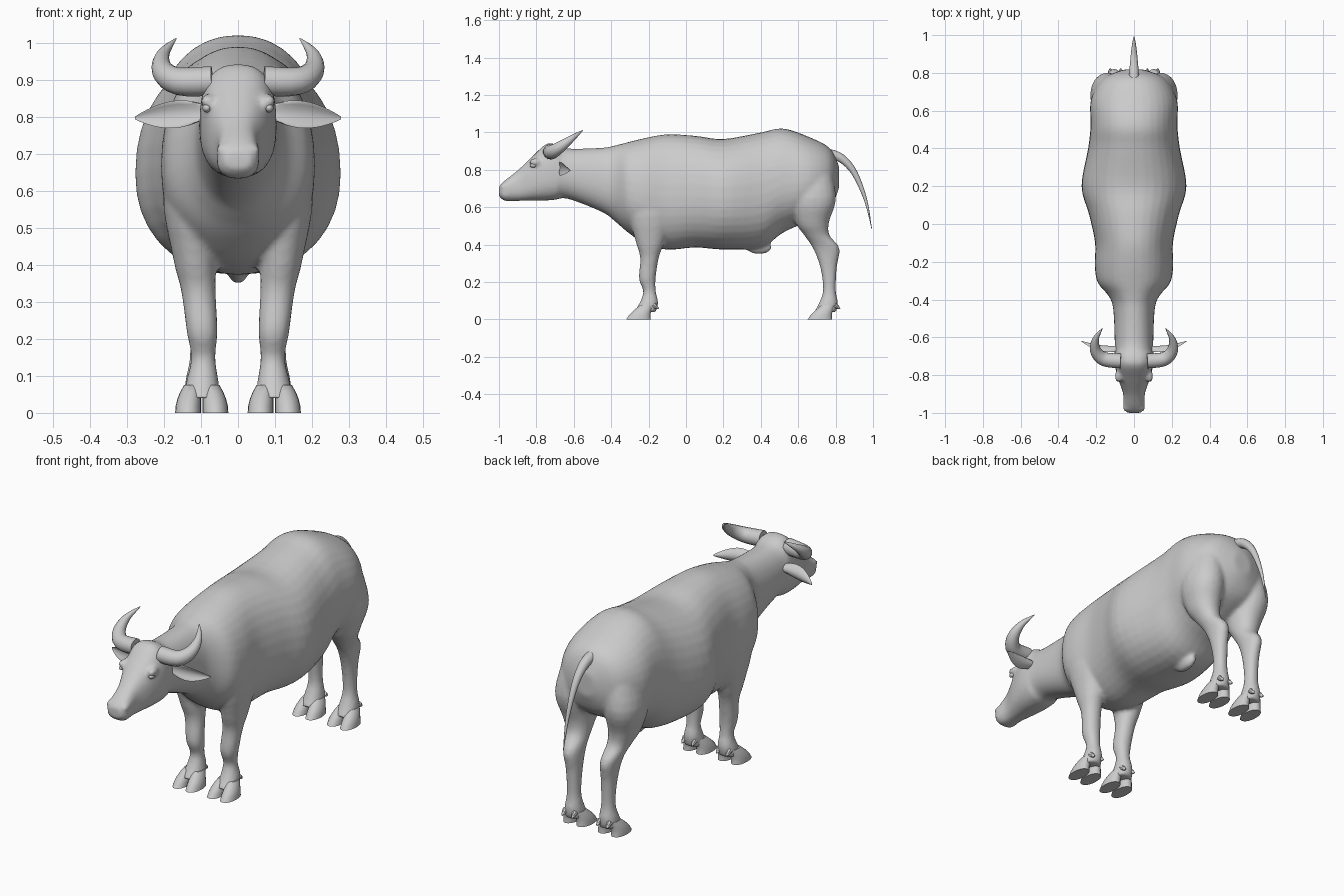
import bpy, bmesh
from math import sin, cos, pi, radians
from mathutils import Vector

if "Cube" in bpy.data.objects:
    bpy.data.objects.remove(bpy.data.objects["Cube"])


def smooth_rows(rows, n=4):
    """Catmull-Rom interpolation between station tuples."""
    out = []
    for i in range(len(rows) - 1):
        a, b, c, d = (rows[max(i - 1, 0)], rows[i], rows[i + 1],
                      rows[min(i + 2, len(rows) - 1)])
        for k in range(n):
            t = k / n
            out.append([0.5 * (2 * q + (r - p) * t + (2 * p - 5 * q + 4 * r - s) * t ** 2
                               + (3 * q - p - 3 * r + s) * t ** 3)
                        for p, q, r, s in zip(a, b, c, d)])
    return out + [list(rows[-1])]


def circle(n, e=1):
    """Cosine and sine pairs; e below 1 squares the ellipse."""
    def f(v):
        return (1 if v >= 0 else -1) * abs(v) ** e
    return [(f(cos(2 * pi * i / n)), f(sin(2 * pi * i / n))) for i in range(n)]


def loft(bm, rings):
    """Skin closed rings and cap both ends."""
    vs = [[bm.verts.new(p) for p in r] for r in rings]
    n = len(vs[0])
    for a, b in zip(vs, vs[1:]):
        for i in range(n):
            bm.faces.new((a[i], a[(i + 1) % n], b[(i + 1) % n], b[i]))
    bm.faces.new(vs[0])
    bm.faces.new(vs[-1])


def upright(bm, rows, sx):
    """Loft of horizontal ellipses from rows of z, x, y, rx, ry."""
    loft(bm, [[(sx * (x + rx * c), y + ry * s, z) for c, s in circle(20, .95)]
              for z, x, y, rx, ry in rows])


def tube(bm, path, radius, power, up, n=14):
    """Sweep along a smoothed path, tapering to a point."""
    pts = [Vector(p) for p in smooth_rows(path)]
    last = len(pts) - 1
    rings = []
    for i, p in enumerate(pts):
        t = (pts[min(i + 1, last)] - pts[max(i - 1, 0)]).normalized()
        u = t.cross(Vector(up)).normalized()
        v = t.cross(u)
        rad = max(radius * (1 - (i / last) ** power), .0015)
        rings.append([p + rad * (u * c + v * s) for c, s in circle(n)])
    loft(bm, rings)


def ball(bm, loc, size):
    g = bmesh.ops.create_uvsphere(bm, u_segments=16, v_segments=10, radius=1)
    for v in g["verts"]:
        v.co = Vector([l + s * c for l, s, c in zip(loc, size, v.co)])


def finish(name, bm, angle=40):
    bmesh.ops.recalc_face_normals(bm, faces=bm.faces)
    me = bpy.data.meshes.new(name)
    bm.to_mesh(me)
    bm.free()
    ob = bpy.data.objects.new(name, me)
    bpy.context.collection.objects.link(ob)
    bpy.ops.object.select_all(action='DESELECT')
    ob.select_set(True)
    bpy.context.view_layer.objects.active = ob
    bpy.ops.object.shade_smooth_by_angle(angle=radians(angle))
    return ob


# Head, neck and trunk: y, top, bottom, half width
trunk = [
    (-1, .71, .66, .036), (-.97, .742, .635, .057), (-.9, .797, .634, .057),
    (-.82, .873, .636, .084), (-.75, .937, .636, .101), (-.7, .938, .64, .104),
    (-.63, .914, .645, .102), (-.45, .918, .575, .11), (-.38, .93, .525, .135),
    (-.31, .948, .465, .192), (-.22, .97, .405, .208), (-.1, .99, .373, .206),
    (.05, .982, .385, .238), (.2, .965, .374, .278), (.4, 1, .385, .243),
    (.52, 1.021, .465, .23), (.66, .975, .53, .228), (.77, .915, .6, .165),
    (.818, .82, .7, .05)]
body = bmesh.new()
rings = []
for y, top, bot, w in smooth_rows(trunk):
    e = .78 if y < -.68 else .92
    mid = bot + .46 * (top - bot)
    rings.append([(w * c, y, mid + s * (top - mid if s > 0 else mid - bot))
                  for c, s in circle(36, e)])
loft(body, rings)

# Legs blended into the trunk: z, x, y, rx, ry
front_leg = [
    (.82, .11, -.2, .05, .07), (.6, .135, -.19, .068, .12), (.42, .118, -.192, .058, .078),
    (.33, .107, -.195, .047, .05), (.22, .097, -.207, .042, .045),
    (.15, .094, -.195, .033, .034), (.09, .096, -.198, .043, .05), (.04, .098, -.22, .05, .06)]
hind_leg = [
    (.84, .11, .66, .08, .11), (.65, .138, .68, .094, .122), (.52, .128, .675, .074, .09),
    (.45, .116, .7, .055, .068), (.38, .105, .75, .043, .071), (.28, .099, .762, .036, .045),
    (.16, .097, .767, .033, .034), (.09, .098, .762, .044, .05), (.04, .098, .745, .05, .06)]
for sx in (1, -1):
    for leg in (front_leg, hind_leg):
        upright(body, smooth_rows(leg), sx)
    # Brow and nostril swellings
    ball(body, (sx * .082, -.805, .842), (.02, .035, .02))
    ball(body, (sx * .038, -.972, .708), (.022, .022, .022))
# Belly sheath
ball(body, (0, .39, .385), (.028, .07, .036))
ob = finish("body", body)
rm = ob.modifiers.new("blend", 'REMESH')
rm.mode = 'VOXEL'
rm.voxel_size = 0.0105
rm.use_smooth_shade = True
sm = ob.modifiers.new("soften", 'SMOOTH')
sm.factor = 0.5
sm.iterations = 4

# Tail
bm = bmesh.new()
tube(bm, [(0, .76, .885), (0, .83, .862), (0, .9, .785), (0, .96, .64), (0, .993, .485)],
     .028, 1.3, (1, 0, 0))
finish("tail", bm)

for sx, side in ((1, "left"), (-1, "right")):
    # Horn
    bm = bmesh.new()
    path = [(.07, -.725, .897), (.16, -.715, .896), (.203, -.67, .924),
            (.203, -.61, .968), (.167, -.552, 1.012)]
    tube(bm, [(sx * x, y, z) for x, y, z in path], .04, 2, (.3 * sx, -.6, .75))
    finish("horn_" + side, bm)

    # Cupped leaf-shaped ear
    bm = bmesh.new()
    rings = []
    for i in range(13):
        t = i / 12
        h = .004 + .033 * sin(pi * (.1 + .9 * t)) ** .9
        thick = .014 * (1 - t) + .002
        y = -.66 + .04 * t * t
        rings.append([(sx * (.08 + .198 * t), y + thick * c - .6 * h * s * s,
                       .815 - .018 * t + h * s) for c, s in circle(16)])
    loft(bm, rings)
    finish("ear_" + side, bm, 60)

    # Eye
    bm = bmesh.new()
    ball(bm, (sx * .084, -.817, .824), (.012, .018, .012))
    finish("eye_" + side, bm)

    # Cloven hooves with dewclaws
    for toe, end in ((-.32, "front"), (.65, "hind")):
        bm = bmesh.new()
        for dx in (-.037, .037):
            rows = []
            for k in range(5):
                t = k / 4
                rows.append((.075 * t, .098 + dx * (1 - .3 * t * t), toe + .066 + .042 * t ** 1.5,
                             .035 - .013 * t * t, .066 - .03 * t))
            upright(bm, rows, sx)
            x = sx * (.098 + dx * .75)
            tube(bm, [(x, toe + .145, .078), (x, toe + .174, .056)], .014, 2, (1, 0, 0), 8)
        finish("hoof_%s_%s" % (end, side), bm)
